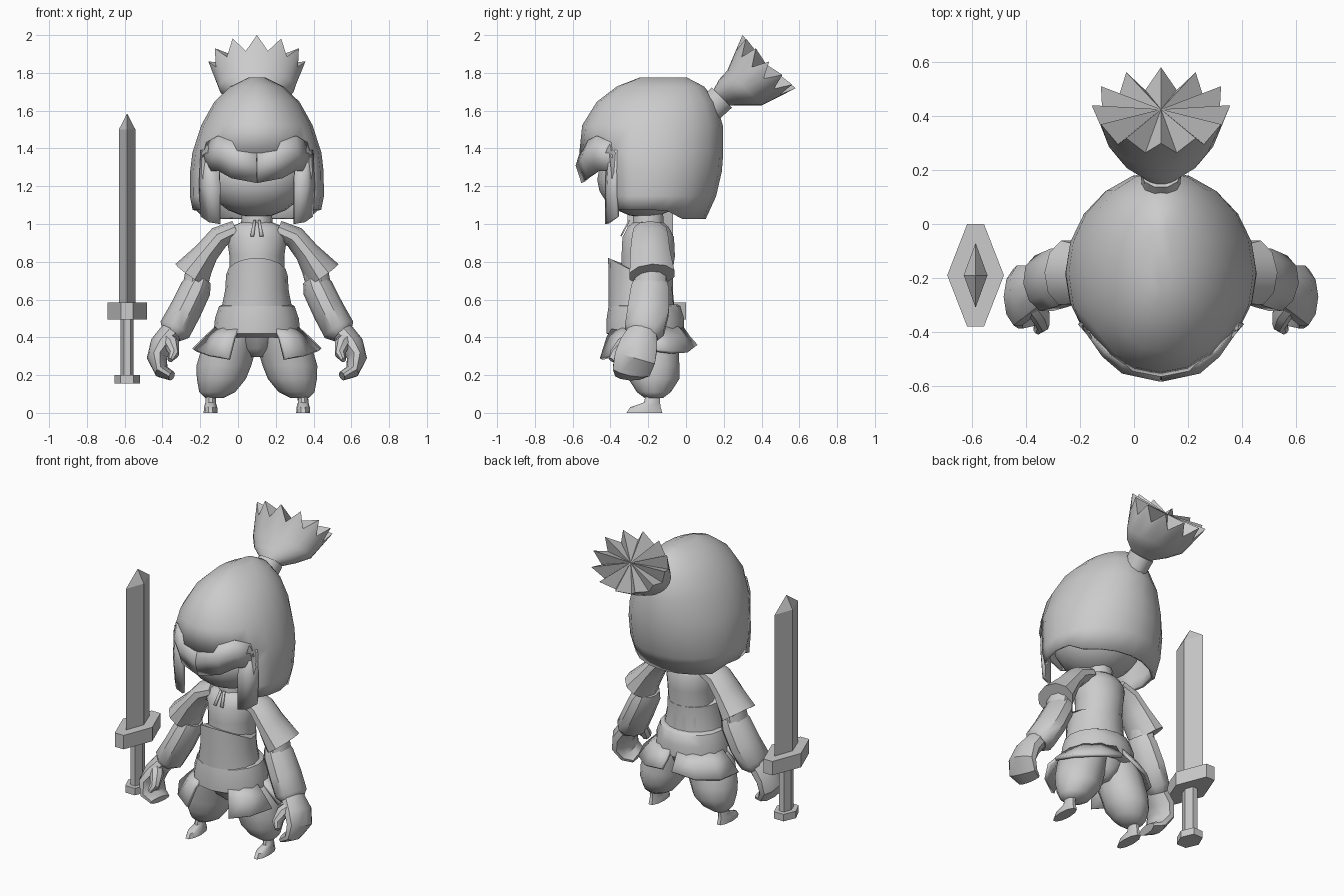
import bpy, bmesh, math
from mathutils import Vector

cube = bpy.data.objects.get("Cube")
if cube:
    bpy.data.objects.remove(cube)

grey = bpy.data.materials.new("plain grey")
grey.use_nodes = True
grey.diffuse_color = (0.6, 0.6, 0.6, 1)
grey.node_tree.nodes["Principled BSDF"].inputs["Base Color"].default_value = (0.6, 0.6, 0.6, 1)

BODY_X = 0.1       # the figure stands beside the sword
UP = Vector((0, 0, 1))


def finish(name, bm, mirror=False, thick=0, x=BODY_X, angle=40):
    bmesh.ops.recalc_face_normals(bm, faces=bm.faces)
    mesh = bpy.data.meshes.new(name)
    bm.to_mesh(mesh)
    bm.free()
    mesh.materials.append(grey)
    mesh.shade_smooth()
    mesh.set_sharp_from_angle(angle=math.radians(angle))
    obj = bpy.data.objects.new(name, mesh)
    obj.location.x = x
    bpy.context.collection.objects.link(obj)
    if thick:
        solid = obj.modifiers.new("thickness", 'SOLIDIFY')
        solid.thickness = thick
        solid.offset = 0
    if mirror:
        obj.modifiers.new("mirror", 'MIRROR')
    return obj


def loft_mesh(rings, n=12, axis=None, caps=True):
    """Join oval rings (x, y, z, half width, half depth) along an axis or path."""
    bm = bmesh.new()
    centres = [Vector(r[:3]) for r in rings]
    loops = []
    for i, (c, r) in enumerate(zip(centres, rings)):
        t = axis or centres[min(i + 1, len(rings) - 1)] - centres[max(i - 1, 0)]
        t = t.normalized()
        side = Vector((0, 1, 0)).cross(t).normalized()
        deep = t.cross(side)
        angles = [math.tau * k / n for k in range(n)]
        loops.append([bm.verts.new(c + side * r[3] * math.cos(a) + deep * r[4] * math.sin(a))
                      for a in angles])
    for a, b in zip(loops, loops[1:]):
        for k in range(n):
            j = (k + 1) % n
            bm.faces.new((a[k], a[j], b[j], b[k]))
    if caps:
        bm.faces.new(loops[0][::-1])
        bm.faces.new(loops[-1])
    return bm, loops


def loft(name, rings, n=12, axis=None, **kw):
    return finish(name, loft_mesh(rings, n, axis)[0], **kw)


def strip(name, columns, thick=0.02, mirror=True):
    """Join columns of points into a thin sheet."""
    bm = bmesh.new()
    cols = [[bm.verts.new(p) for p in col] for col in columns]
    for a, b in zip(cols, cols[1:]):
        for k in range(len(a) - 1):
            bm.faces.new((a[k], b[k], b[k + 1], a[k + 1]))
    return finish(name, bm, mirror, thick, angle=50)


# Hair shell: height, front, back, half width; opened at the face
shell = [(1.03, -.49, .095, .33), (1.15, -.52, .15, .345), (1.28, -.54, .18, .343),
         (1.375, -.555, .187, .332), (1.52, -.54, .185, .285), (1.64, -.465, .15, .218),
         (1.72, -.36, .09, .135), (1.767, -.24, .0, .04)]
bm, loops = loft_mesh([(0, (f + b) / 2, z, w, (b - f) / 2) for z, f, b, w in shell], 20, UP)
for v in loops[0]:
    v.co.z += 0.045 * (v.co.y < -0.1)
gone = [f for f in bm.faces if len(f.verts) > 4 and f.calc_center_median().z < 1.2
        or f.calc_center_median().y < -0.37 and f.calc_center_median().z < 1.37]
bmesh.ops.delete(bm, geom=gone, context='FACES')
finish("hair_shell", bm, thick=0.02, angle=60)

# Fringe and side locks
strip("fringe", [[(0, -.55, 1.385), (0, -.575, 1.31), (0, -.545, 1.22)],
                 [(.14, -.51, 1.44), (.14, -.545, 1.35), (.13, -.515, 1.245)],
                 [(.2, -.465, 1.465), (.21, -.485, 1.37), (.2, -.455, 1.285)],
                 [(.26, -.39, 1.43), (.28, -.385, 1.36), (.265, -.375, 1.28)]])
strip("side_lock", [[(.29, -.36, 1.39), (.3, -.365, 1.2), (.29, -.36, 1.04)],
                    [(.255, -.4, 1.39), (.262, -.41, 1.2), (.25, -.405, 1.01)],
                    [(.2, -.415, 1.33), (.195, -.42, 1.2), (.195, -.42, 1.0)]])

# Face
bm = bmesh.new()
bmesh.ops.create_uvsphere(bm, u_segments=16, v_segments=10, radius=1)
for v in bm.verts:
    v.co = Vector((v.co.x * 0.26, v.co.y * 0.25 - 0.22, v.co.z * 0.2 + 1.235))
finish("face", bm, angle=60)
loft("neck", [(0, -.2, .94, .09, .09), (0, -.2, 1.1, .075, .08)], 10, UP)

# Topknot with a spiky rim and a bulging core
lean = Vector((0, 1, 1))
loft("topknot_tie", [(0, .12, 1.6, .07, .075), (0, .19, 1.67, .075, .08)], 10, lean)
SPIKES = 24
bm, loops = loft_mesh([(0, .19, 1.67, .07, .06), (0, .24, 1.695, .145, .095),
                       (0, .31, 1.72, .2, .13), (0, .38, 1.8, .225, .17)],
                      SPIKES, lean, caps=False)
rim = loops[-1]
for k, v in enumerate(rim):
    if k % 2 == 0:
        a = math.tau * k / SPIKES
        v.co = (.257 * math.cos(a), .44 + .141 * math.sin(a), 1.86 - .141 * math.sin(a))
core = bm.verts.new((0, .425, 1.845))
for k in range(SPIKES):
    bm.faces.new((rim[k], rim[(k + 1) % SPIKES], core))
finish("topknot", bm, angle=60)

# Torso, breastplate and belt
loft("torso", [(0, -.21, .45, .17, .16), (0, -.21, .7, .145, .135), (0, -.2, .83, .145, .145),
               (0, -.2, .93, .16, .14), (0, -.2, .985, .14, .11), (0, -.2, 1.01, .08, .08)],
     14, UP)
plate = loft("breastplate", [(0, -.235, .55, .188, .175), (0, -.24, .65, .168, .17),
                             (0, -.24, .73, .163, .172)], 16, UP)
for v in plate.data.vertices:
    if v.co.z > 0.7:
        v.co.z += 0.09 * max(0, (-0.24 - v.co.y) / 0.17)
loft("belt", [(0, -.22, .575, .18, .175), (0, -.22, .565, .2, .19), (0, -.215, .5, .222, .205),
              (0, -.215, .42, .23, .205), (0, -.215, .4, .2, .17)], 16, UP)
strip("collar_cord", [[(.005, -.3, 1.02), (.015, -.345, .935)],
                      [(.018, -.3, 1.02), (.035, -.345, .935)]], 0.008)

# Skirt plates at the four corners: angle from the side, height of the hem
plates = {"front": (-1, ((12, .33), (40, .305), (64, .285))),
          "back": (1, ((2, .335), (30, .32), (58, .325), (84, .355)))}
for label, (sign, hem) in plates.items():
    cols = []
    for angle, drop in hem:
        c, s = math.cos(math.radians(angle)), sign * math.sin(math.radians(angle))
        cols.append([(w * c, -.21 + d * s, z) for w, d, z in
                     ((.215, .19, .45), (.27, .225, .4), (.335, .265, drop))])
    strip(label + "_skirt_plate", cols, 0.02)

# Legs
loft("hips", [(0, -.19, .295, .04, .07), (0, -.195, .34, .09, .12), (0, -.2, .45, .18, .165)],
     12, UP, angle=60)
loft("baggy_trouser", [(.09, -.2, .46, .11, .15), (.14, -.19, .37, .145, .15),
                       (.175, -.175, .25, .145, .14), (.188, -.17, .18, .13, .135),
                       (.21, -.17, .11, .095, .09), (.225, -.17, .08, .05, .05)],
     12, UP, mirror=True, angle=60)
loft("foot", [(.245, -.22, 0, .037, .1), (.245, -.215, .03, .035, .085),
              (.245, -.18, .055, .028, .045), (.24, -.17, .14, .028, .035)],
     10, UP, mirror=True)

# Arms
loft("sleeve", [(.11, -.19, .97, .05, .09), (.2, -.19, .93, .06, .1),
                (.265, -.19, .85, .065, .11), (.35, -.18, .73, .1, .125)], 10, mirror=True)
loft("elbow", [(.3, -.185, .79, .07, .08), (.33, -.19, .66, .065, .09)], 10, mirror=True)
loft("forearm", [(.3, -.185, .71, .06, .085), (.322, -.19, .66, .082, .105),
                 (.38, -.2, .54, .085, .115), (.435, -.22, .44, .087, .11),
                 (.455, -.23, .41, .055, .085)], 10, mirror=True)
loft("hand", [(.45, -.23, .43, .06, .08), (.505, -.25, .36, .062, .105),
              (.53, -.27, .29, .053, .115), (.505, -.29, .22, .038, .105),
              (.45, -.3, .195, .025, .08)], 10, mirror=True)
loft("thumb", [(.48, -.28, .4, .04, .04), (.45, -.33, .365, .04, .04),
               (.44, -.37, .31, .028, .035), (.46, -.395, .28, .015, .018)], 8, mirror=True)

# Sword
SX, SY = -.587, -.19


def sword_part(name, sizes, n):
    rings = [(0, SY, z, a, b) for z, a, b in sizes]
    return loft(name, rings, n, UP, x=SX, angle=20)


sword_part("blade", [(.55, .044, .12), (1.5, .044, .12), (1.583, .001, .002)], 4)
sword_part("grip", [(.18, .035, .058), (.52, .035, .058)], 6)
sword_part("pommel", [(.155, .068, .09), (.2, .068, .09)], 6)
guard = sword_part("guard", [(.495, .105, .105), (.585, .105, .105)], 6)
for v in guard.data.vertices:
    if abs(v.co.y - SY) > 0.01:
        v.co.x *= 0.6
    v.co.y = SY + (v.co.y - SY) * 2.08
